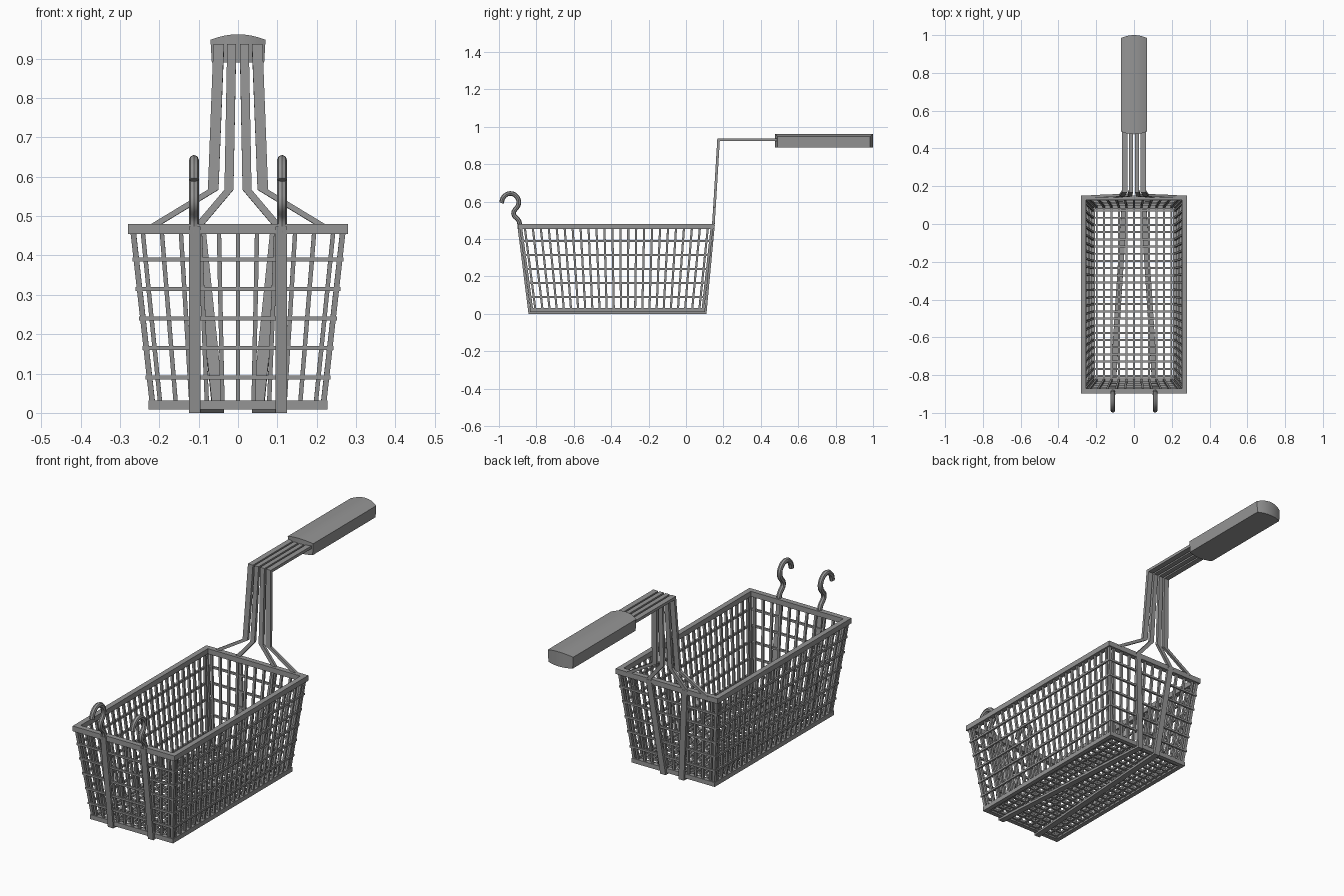
import bpy, bmesh
from mathutils import Vector, Matrix

cube = bpy.data.objects.get("Cube")
if cube:
    bpy.data.objects.remove(cube)

steel = bpy.data.materials.new("grey_steel")
steel.use_nodes = True
GREY = (0.3, 0.3, 0.3, 1)
steel.diffuse_color = GREY
steel.node_tree.nodes["Principled BSDF"].inputs["Base Color"].default_value = GREY

# Basket opening and base: half width, front y, back y, height
TOP = (0.267, -0.884, 0.139, 0.467)
BASE = (0.217, -0.824, 0.09, 0.02)


def finish(name, bm):
    bmesh.ops.recalc_face_normals(bm, faces=bm.faces)
    mesh = bpy.data.meshes.new(name)
    bm.to_mesh(mesh)
    bm.free()
    mesh.materials.append(steel)
    ob = bpy.data.objects.new(name, mesh)
    bpy.context.collection.objects.link(ob)
    return ob


def beam(bm, a, b, w, h=None, side=(1, 0, 0)):
    """Square bar from a to b; w is measured along the side direction."""
    a, b = Vector(a), Vector(b)
    z = (b - a).normalized()
    y = z.cross(Vector(side)).normalized()
    x = y.cross(z)
    rot = Matrix((x, y, z)).transposed().to_4x4()
    size = Matrix.Diagonal((w, h or w, (b - a).length, 1))
    bmesh.ops.create_cube(bm, size=1, matrix=Matrix.Translation((a + b) / 2) @ rot @ size)


def level(t, out=0.0):
    """Corners of the basket at fraction t of its height."""
    hw, front, back, z = (p + (q - p) * t for p, q in zip(BASE, TOP))
    hw, front, back = hw + out, front - out, back + out
    return [Vector(c) for c in ((-hw, front, z), (hw, front, z), (hw, back, z), (-hw, back, z))]


def ring(bm, corners, w):
    for i in range(4):
        a, b = corners[i], corners[(i + 1) % 4]
        ext = (b - a).normalized() * w / 2
        beam(bm, a - ext, b + ext, w, side=(0, 0, 1))


def ribbon(bm, points, width, thick):
    """Flat bar bent along points, its width always along x, with mitred bends."""
    pts = [Vector(p) for p in points]
    flat = [Vector((0, p.y, p.z)) for p in pts]
    rows = []
    for i, p in enumerate(pts):
        before = (flat[i] - flat[i - 1]).normalized() if i else None
        after = (flat[i + 1] - flat[i]).normalized() if i < len(pts) - 1 else before
        before = before or after
        mid = (before + after).normalized()
        n = Vector((0, -mid.z, mid.y)) * thick / 2 / mid.dot(after)
        s = Vector((width / 2, 0, 0))
        rows.append([bm.verts.new(p + o) for o in (-s - n, s - n, s + n, n - s)])
    for r, q in zip(rows, rows[1:]):
        for k in range(4):
            bm.faces.new((r[k], r[(k + 1) % 4], q[(k + 1) % 4], q[k]))
    bm.faces.new(rows[0])
    bm.faces.new(rows[-1])


# Rims
for name, t in (("top_rim", 1), ("bottom_rim", 0)):
    bm = bmesh.new()
    ring(bm, level(t), 0.026 if t else 0.022)
    finish(name, bm)

# Horizontal hoops around the walls
bm = bmesh.new()
for i in range(5):
    ring(bm, level((0.07 + 0.075 * i) / 0.447, 0.005), 0.01)
finish("wall_hoops", bm)

# Upright wires of the walls and the wires of the floor
lo, hi = level(0), level(1)
for name, edge, count, side in (("front_wires", 0, 11, (1, 0, 0)), ("left_wires", 1, 24, (0, 1, 0)),
                                ("back_wires", 2, 11, (1, 0, 0)), ("right_wires", 3, 24, (0, 1, 0))):
    bm = bmesh.new()
    for i in range(count):
        f = (i + 0.5) / count
        beam(bm, lo[edge].lerp(lo[(edge + 1) % 4], f), hi[edge].lerp(hi[(edge + 1) % 4], f), 0.011, side=side)
    finish(name, bm)

bm = bmesh.new()
for i in range(11):
    f = (i + 0.5) / 11
    beam(bm, lo[0].lerp(lo[1], f), lo[3].lerp(lo[2], f), 0.01)
for i in range(24):
    f = (i + 0.5) / 24
    beam(bm, lo[0].lerp(lo[3], f), lo[1].lerp(lo[2], f), 0.01, side=(0, 1, 0))
finish("floor_wires", bm)

# Corner posts
bm = bmesh.new()
for a, b in zip(lo, hi):
    beam(bm, a, b, 0.014)
finish("corner_posts", bm)

for s, label in ((1, "left"), (-1, "right")):
    # Strap under the basket, running up the back into the inner handle bar
    bm = bmesh.new()
    ribbon(bm, [(s * x, y, z) for x, y, z in (
        (0.11, -0.896, 0.474), (0.11, -0.837, 0.006), (0.05, 0.104, 0.006), (0.098, 0.148, 0.475))], 0.03, 0.012)
    finish(label + "_strap", bm)
    bm = bmesh.new()
    ribbon(bm, [(s * x, y, z) for x, y, z in (
        (0.105, 0.146, 0.47), (0.023, 0.152, 0.567), (0.016, 0.174, 0.93), (0.016, 0.5, 0.93))], 0.023, 0.014)
    finish(label + "_inner_bar", bm)
    # Outer handle bar, spreading to the rim
    bm = bmesh.new()
    ribbon(bm, [(s * x, y, z) for x, y, z in (
        (0.215, 0.146, 0.475), (0.063, 0.152, 0.567), (0.049, 0.174, 0.93), (0.049, 0.5, 0.93))], 0.027, 0.014)
    finish(label + "_outer_bar", bm)

    # Hanging hook
    curve = bpy.data.curves.new(label + "_hook", "CURVE")
    curve.dimensions = "3D"
    curve.bevel_depth = 0.0125
    curve.bevel_resolution = 2
    curve.resolution_u = 5
    curve.use_fill_caps = True
    spline = curve.splines.new("BEZIER")
    path = ((-0.888, 0.46), (-0.893, 0.495), (-0.922, 0.535), (-0.895, 0.587), (-0.904, 0.625),
            (-0.94, 0.643), (-0.975, 0.624), (-0.987, 0.592))
    spline.bezier_points.add(len(path) - 1)
    for p, (y, z) in zip(spline.bezier_points, path):
        p.co = (s * 0.112, y, z)
        p.handle_left_type = p.handle_right_type = "AUTO"
    curve.materials.append(steel)
    hook = bpy.data.objects.new(label + "_hook", curve)
    bpy.context.collection.objects.link(hook)
    bpy.ops.object.select_all(action="DESELECT")
    hook.select_set(True)
    bpy.context.view_layer.objects.active = hook
    bpy.ops.object.convert(target="MESH")
    bpy.ops.object.shade_smooth_by_angle()

# Handle grip with a crowned top and rounded ends
bm = bmesh.new()
columns = []
for i in range(9):
    u = i / 4 - 1
    x, bow = 0.07 * u, u * u
    front, back, top = 0.475 + 0.015 * bow, 1 - 0.016 * bow, 0.962 - 0.014 * bow
    columns.append([bm.verts.new(c) for c in (
        (x * 0.95, front, 0.89), (x, front, top), (x, back, top), (x * 0.95, back, 0.89))])
for a, b in zip(columns, columns[1:]):
    for k in range(4):
        bm.faces.new((a[k], a[(k + 1) % 4], b[(k + 1) % 4], b[k]))
bm.faces.new(columns[0])
bm.faces.new(columns[-1])
grip = finish("handle_grip", bm)
bpy.ops.object.select_all(action="DESELECT")
grip.select_set(True)
bpy.context.view_layer.objects.active = grip
bpy.ops.object.shade_smooth_by_angle()
